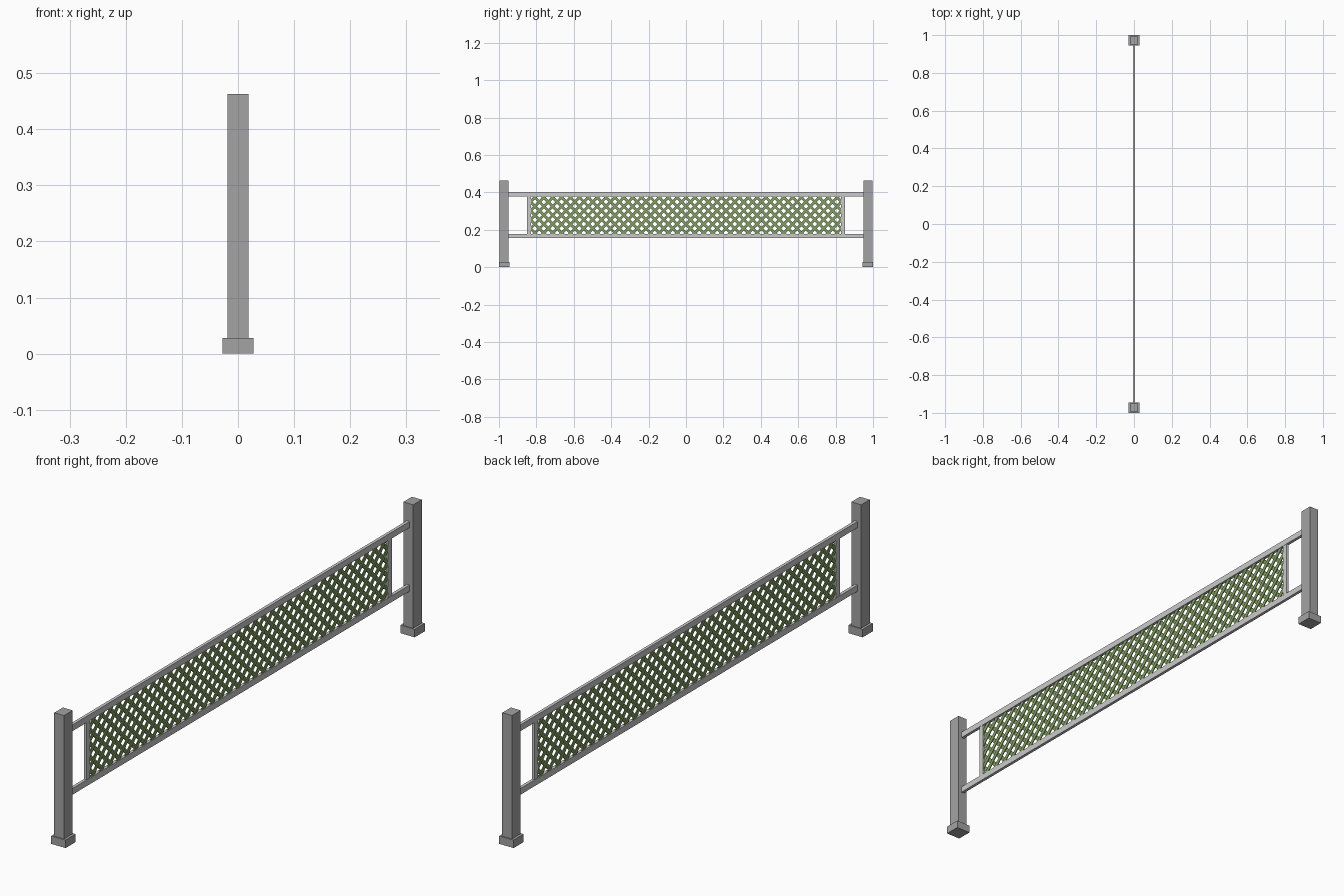
import bpy
import bmesh
from math import sqrt
from mathutils import Matrix, Vector

cube = bpy.data.objects.get("Cube")
if cube:
    bpy.data.objects.remove(cube, do_unlink=True)


def make_material(name, rgb):
    mat = bpy.data.materials.new(name)
    color = (*rgb, 1)
    mat.use_nodes = True
    mat.diffuse_color = color
    mat.node_tree.nodes["Principled BSDF"].inputs["Base Color"].default_value = color
    return mat


post_grey = make_material("post_grey", (0.37, 0.37, 0.37))
frame_grey = make_material("frame_light_grey", (0.59, 0.59, 0.59))
slat_green = make_material("slat_green", (0.23, 0.34, 0.13))


def finish(name, bm, mat):
    bmesh.ops.recalc_face_normals(bm, faces=bm.faces)
    mesh = bpy.data.meshes.new(name)
    bm.to_mesh(mesh)
    bm.free()
    mesh.materials.append(mat)
    obj = bpy.data.objects.new(name, mesh)
    bpy.context.collection.objects.link(obj)
    return obj


def box(name, center, size, mat):
    bm = bmesh.new()
    bmesh.ops.create_cube(bm, size=1, matrix=Matrix.Translation(center) @ Matrix.Diagonal((*size, 1)))
    return finish(name, bm, mat)


# Posts with square feet, and the upright ends of the panel frame
POST_Y, POST_TOP, FOOT_TOP = 0.972, 0.463, 0.028
RAIL_LOW, RAIL_HIGH, RAIL_H, RAIL_T = 0.166, 0.39, 0.022, 0.011
PANEL_Y = 0.83
for side, tag in ((-1, "front"), (1, "back")):
    box(tag + "_post", (0, side * POST_Y, POST_TOP / 2), (0.038, 0.048, POST_TOP), post_grey)
    box(tag + "_foot", (0, side * POST_Y, FOOT_TOP / 2), (0.056, 0.056, FOOT_TOP), post_grey)
    box(tag + "_frame_upright", (0, side * (PANEL_Y + 0.01), (RAIL_LOW + RAIL_HIGH) / 2),
        (0.009, 0.02, RAIL_HIGH - RAIL_LOW), frame_grey)

# Rails running between the posts
for z, tag in ((RAIL_LOW, "lower"), (RAIL_HIGH, "upper")):
    box(tag + "_rail", (0, 0, z), (RAIL_T, 2 * (POST_Y - 0.02), RAIL_H), frame_grey)

# Lattice: two crossing layers of diagonal slats trimmed to the frame opening
PITCH, SLAT_W, SLAT_T = 0.0475, 0.0145, 0.003
mid_z = (RAIL_LOW + RAIL_HIGH) / 2
half_z = (RAIL_HIGH - RAIL_LOW) / 2 - 0.005
half_y = PANEL_Y + 0.004
count = int((half_y + half_z) / PITCH) + 1
for lean, tag in ((1, "rising"), (-1, "falling")):
    bm = bmesh.new()
    along = Vector((0, 1, lean)) / sqrt(2)
    across = Vector((0, -lean, 1)) / sqrt(2)
    for i in range(-count, count + 1):
        center = Vector((lean * SLAT_T / 2, i * PITCH, mid_z))
        place = Matrix((Vector((1, 0, 0)), along, across)).transposed().to_4x4()
        place.translation = center
        bmesh.ops.create_cube(bm, size=1, matrix=place @ Matrix.Diagonal((SLAT_T, 0.5, SLAT_W, 1)))
    for axis, reach in ((Vector((0, 1, 0)), half_y), (Vector((0, 0, 1)), half_z)):
        for sign in (-1, 1):
            point = Vector((0, 0, mid_z)) + axis * sign * reach
            bmesh.ops.bisect_plane(bm, geom=bm.verts[:] + bm.edges[:] + bm.faces[:],
                                   plane_co=point, plane_no=axis * sign, clear_outer=True)
    bmesh.ops.holes_fill(bm, edges=[e for e in bm.edges if e.is_boundary], sides=8)
    finish(tag + "_lattice_slats", bm, slat_green)
